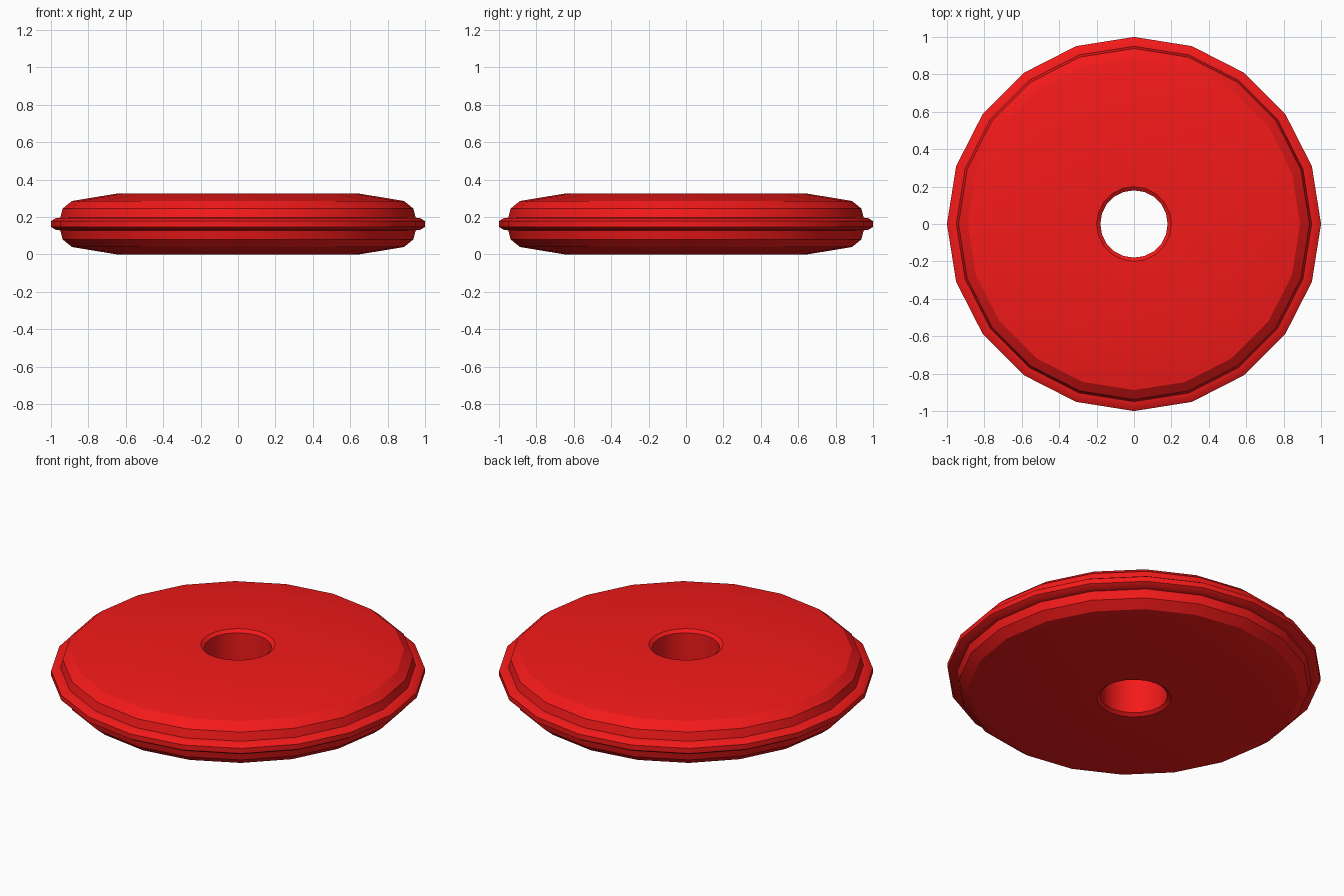
import bpy, bmesh, math

if "Cube" in bpy.data.objects:
    bpy.data.objects.remove(bpy.data.objects["Cube"])

SIDES = 20
MID = 0.163  # half the thickness

# Upper half of the cross-section (radius, height above mid-plane), hole to rim
upper = [(0.18, 0.148), (0.20, 0.163), (0.645, 0.163), (0.888, 0.123),
         (0.938, 0.082), (0.95, 0.034), (0.975, 0.031), (1.0, 0.015)]
profile = upper + [(r, -h) for r, h in reversed(upper)]

# Revolve the closed profile into a holed disc with a raised rim band
bm = bmesh.new()
rings = []
for i in range(SIDES):
    a = 2 * math.pi * i / SIDES
    rings.append([bm.verts.new((r * math.cos(a), r * math.sin(a), MID + h))
                  for r, h in profile])
n = len(profile)
for i in range(SIDES):
    a, b = rings[i], rings[(i + 1) % SIDES]
    for j in range(n):
        k = (j + 1) % n
        bm.faces.new((a[j], a[k], b[k], b[j]))
bmesh.ops.recalc_face_normals(bm, faces=bm.faces)
mesh = bpy.data.meshes.new("holed_disc")
bm.to_mesh(mesh)
bm.free()

disc = bpy.data.objects.new("holed_disc", mesh)
bpy.context.collection.objects.link(disc)

# Red finish
red = bpy.data.materials.new("red")
red.diffuse_color = (0.9, 0.01, 0.01, 1)
red.use_nodes = True
red.node_tree.nodes["Principled BSDF"].inputs["Base Color"].default_value = red.diffuse_color
mesh.materials.append(red)

# Smooth around the disc, crisp at the rim and hole
bpy.context.view_layer.objects.active = disc
disc.select_set(True)
bpy.ops.object.shade_smooth_by_angle(angle=math.radians(30))
